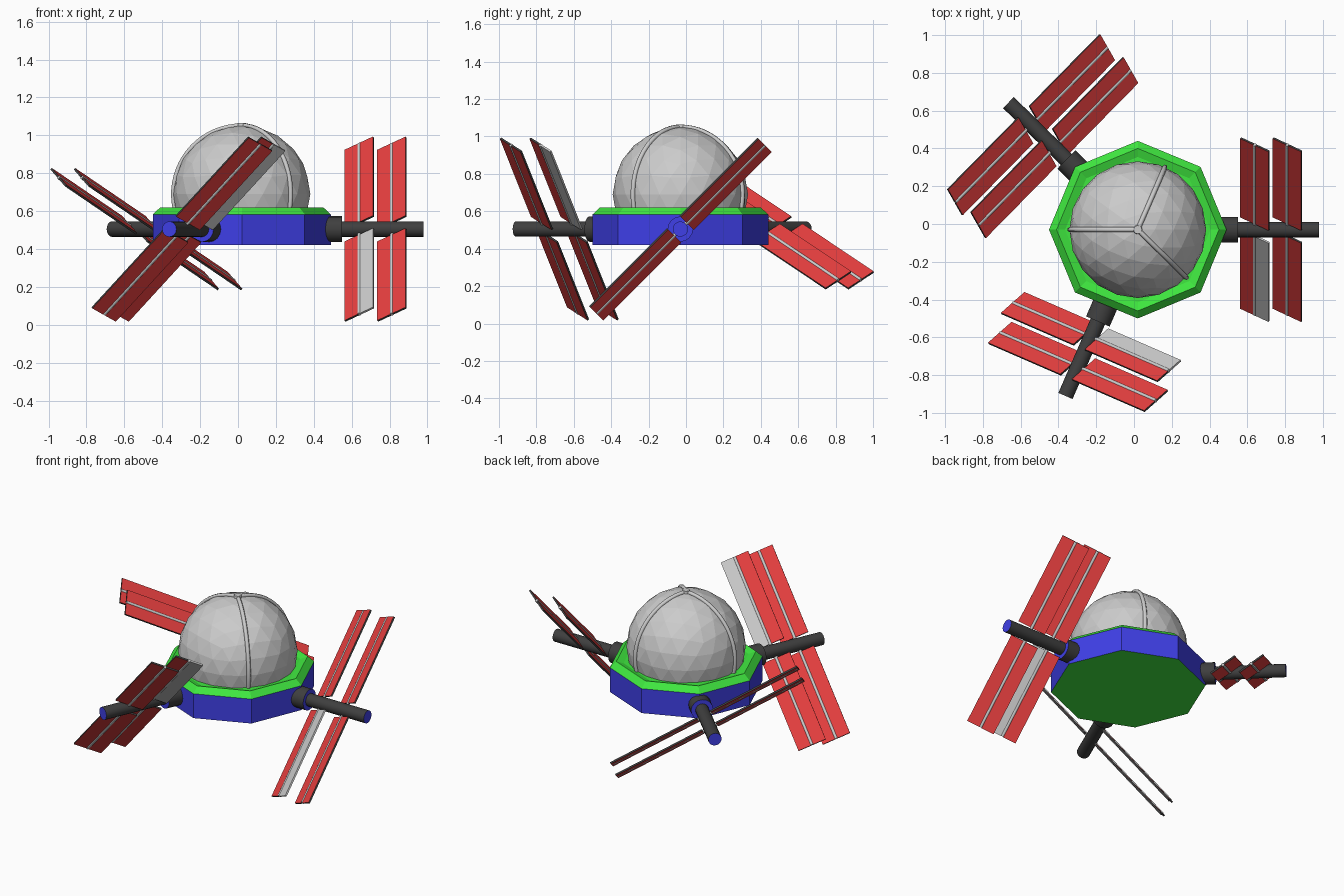
import bpy, bmesh
from math import radians, pi, sin, cos
from mathutils import Matrix, Vector

if "Cube" in bpy.data.objects:
    bpy.data.objects.remove(bpy.data.objects["Cube"])

CX, CY, HUB_Z = 0.02, -0.03, 0.505


def material(name, rgb):
    m = bpy.data.materials.new(name)
    m.diffuse_color = (*rgb, 1)
    m.use_nodes = True
    m.node_tree.nodes["Principled BSDF"].inputs["Base Color"].default_value = m.diffuse_color
    return m


RED = material("red", (0.8, 0.05, 0.05))
GREEN = material("green", (0.05, 0.8, 0.05))
BLUE = material("blue", (0.05, 0.05, 0.8))
BLACK = material("black", (0.05, 0.05, 0.05))


def finish(name, bm, mats=(), matrix=Matrix()):
    bmesh.ops.recalc_face_normals(bm, faces=bm.faces)
    me = bpy.data.meshes.new(name)
    bm.to_mesh(me)
    bm.free()
    for m in mats:
        me.materials.append(m)
    ob = bpy.data.objects.new(name, me)
    ob.matrix_world = matrix
    bpy.context.collection.objects.link(ob)
    return ob


def rod(name, radius, x0, x1, matrix, mats=(), sides=16):
    """Cylinder along local x, with the end caps in the second material."""
    bm = bmesh.new()
    m = Matrix.Translation(((x0 + x1) / 2, 0, 0)) @ Matrix.Rotation(pi / 2, 4, 'Y')
    bmesh.ops.create_cone(bm, cap_ends=True, segments=sides, radius1=radius,
                          radius2=radius, depth=x1 - x0, matrix=m)
    if len(mats) > 1:
        for f in bm.faces:
            f.material_index = int(len(f.verts) > 4)
    ob = finish(name, bm, mats, matrix)
    for p in ob.data.polygons:
        p.use_smooth = len(p.vertices) == 4
    for e in ob.data.edges:
        e.use_edge_sharp = True if abs(ob.data.vertices[e.vertices[0]].co.x
                                       - ob.data.vertices[e.vertices[1]].co.x) < 1e-4 else False
    return ob


def box(name, size, centre, matrix, mats=()):
    """Thin slab; broad faces use the first material, edges the second."""
    bm = bmesh.new()
    bmesh.ops.create_cube(bm, size=1, matrix=Matrix.Translation(centre)
                          @ Matrix.Diagonal((*size, 1)))
    bm.normal_update()
    if mats:
        for f in bm.faces:
            f.material_index = int(abs(f.normal.z) < 0.5)
    return finish(name, bm, mats, matrix)


# Octagonal base: blue wall, green chamfer, recessed rim and underside
bm = bmesh.new()
profile = [(0.47, 0.42), (0.47, 0.583), (0.43, 0.62), (0.385, 0.605)]
rings = [[bm.verts.new((r * cos(i * pi / 4), r * sin(i * pi / 4), z)) for i in range(8)]
         for r, z in profile]
for k in range(3):
    for i in range(8):
        j = (i + 1) % 8
        f = bm.faces.new((rings[k][i], rings[k][j], rings[k + 1][j], rings[k + 1][i]))
        f.material_index = int(k > 0)
for ring in (rings[0], rings[-1]):
    bm.faces.new(ring).material_index = 1
finish("base", bm, (BLUE, GREEN), Matrix.Translation((CX, CY, 0)))

# Faceted dome, cut off inside the base
DOME_Z, DOME_R = 0.69, 0.362
bm = bmesh.new()
bmesh.ops.create_icosphere(bm, subdivisions=3, radius=DOME_R)
bmesh.ops.bisect_plane(bm, geom=bm.verts[:] + bm.edges[:] + bm.faces[:],
                       plane_co=(0, 0, -0.1), plane_no=(0, 0, 1), clear_inner=True)
finish("dome", bm, (), Matrix.Translation((CX, CY, DOME_Z)))

# Cap where the dome ribs meet
bm = bmesh.new()
bmesh.ops.create_cone(bm, cap_ends=True, segments=12, radius1=0.026, radius2=0.022, depth=0.03)
finish("dome_cap", bm, (), Matrix.Translation((CX, CY, DOME_Z + DOME_R - 0.002)))


def dome_rib(name, angle):
    cu = bpy.data.curves.new(name, 'CURVE')
    cu.dimensions = '3D'
    cu.bevel_depth = 0.013
    cu.bevel_resolution = 1
    sp = cu.splines.new('POLY')
    n = 18
    sp.points.add(n)
    for i in range(n + 1):
        a = radians(90 - 104 * i / n)
        sp.points[i].co = (DOME_R * cos(a), 0, DOME_R * sin(a), 1)
    ob = bpy.data.objects.new(name, cu)
    ob.matrix_world = Matrix.Translation((CX, CY, DOME_Z)) @ Matrix.Rotation(angle, 4, 'Z')
    bpy.context.collection.objects.link(ob)


# Three arms: (heading, panel tilt, unpainted slab as (column, end, half))
ARMS = [(0, 45, (0, -1, 1)), (135.5, 25.5, None), (246.5, 45, (0, 1, -1))]
TWIST = Matrix.Rotation(radians(-33.4), 4, 'Y')
for n, (heading, tilt, plain) in enumerate(ARMS, 1):
    arm = Matrix.Translation((CX, CY, HUB_Z)) @ Matrix.Rotation(radians(heading), 4, 'Z')
    rod(f"arm_{n}", 0.041, 0.42, 0.96, arm, (BLACK, BLUE))
    rod(f"arm_collar_{n}", 0.068, 0.42, 0.53, arm, (BLACK, BLUE))
    dome_rib(f"dome_rib_{n}", radians(heading + 180))
    # Two columns of tilted panels, each a central spar with slabs on both sides
    for col, dist in enumerate((0.62, 0.7925)):
        frame = (arm @ Matrix.Translation((dist, 0, 0))
                 @ Matrix.Rotation(radians(tilt), 4, 'X') @ TWIST)
        rod(f"panel_spar_{n}_{col}", 0.0105, -0.635, 0.635,
            frame @ Matrix.Rotation(pi / 2, 4, 'Z'), (), 8)
        for end in (-1, 1):
            for half in (-1, 1):
                mats = () if (col, end, half) == plain else (RED, BLACK)
                box(f"panel_{n}_{col}_{end}_{half}", (0.084, 0.59, 0.011),
                    (half * 0.048, end * 0.342, 0), frame, mats)
